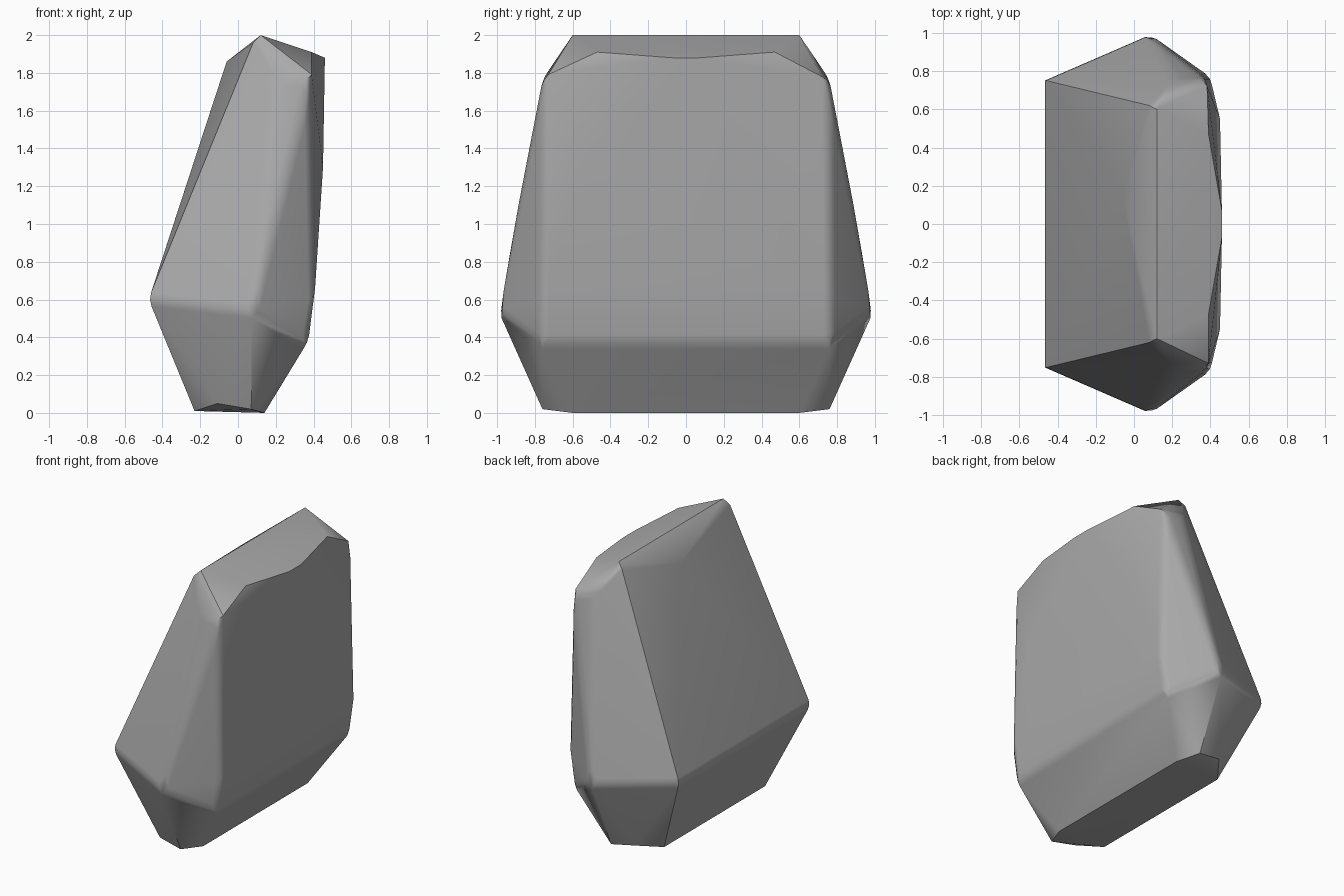
import bpy
import bmesh
from math import radians

cube = bpy.data.objects.get("Cube")
if cube:
    bpy.data.objects.remove(cube)

# Stone colour
stone = bpy.data.materials.new("stone_grey")
stone.use_nodes = True
grey = (0.4, 0.4, 0.4, 1)
stone.diffuse_color = grey
stone.node_tree.nodes["Principled BSDF"].inputs["Base Color"].default_value = grey

# Corners of one half, mirrored front to back
corners = [
    (0.12, 0.60, 2.00),   # top ridge
    (0.08, 0.62, 1.96),
    (0.21, 0.755, 1.78),  # chamfered top corner
    (0.38, 0.76, 1.76),
    (0.39, 0.47, 1.91),   # upper edge of the steep side
    (0.46, 0.07, 1.88),
    (0.45, 0.55, 1.30),   # bulge of the steep side
    (0.405, 0.765, 0.60),
    (0.37, 0.765, 0.37),
    (0.08, 0.995, 0.54),  # widest point
    (-0.475, 0.755, 0.60),  # toe of the sloping side
    (-0.23, 0.58, 0.01),  # foot
    (-0.11, 0.74, 0.05),
    (0.07, 0.76, 0.02),
    (0.14, 0.60, 0.00),
]

# Boulder as the hull of its corners
bm = bmesh.new()
for x, y, z in corners:
    for side in (-1, 1):
        bm.verts.new((x, y * side, z))
bm.verts.new((-0.06, 0.15, 1.86))  # hump on the sloping side
hull = bmesh.ops.convex_hull(bm, input=bm.verts)
bmesh.ops.delete(bm, geom=[v for v in bm.verts if not v.link_faces], context='VERTS')
bmesh.ops.dissolve_limit(bm, angle_limit=radians(3), verts=bm.verts, edges=bm.edges)
bmesh.ops.recalc_face_normals(bm, faces=bm.faces)

# Worn edges, leaving the foot and the top rim crisp
worn = [e for e in bm.edges
        if e.calc_face_angle(0) > radians(18)
        and all(0.2 < v.co.z < 1.8 for v in e.verts)]
bmesh.ops.bevel(bm, geom=worn, offset=0.04, offset_type='OFFSET', segments=2,
                profile=0.5, affect='EDGES', clamp_overlap=True)

mesh = bpy.data.meshes.new("boulder")
bm.to_mesh(mesh)
bm.free()
mesh.materials.append(stone)
boulder = bpy.data.objects.new("boulder", mesh)
bpy.context.collection.objects.link(boulder)

# Soft shading with sharp creases
bpy.context.view_layer.objects.active = boulder
boulder.select_set(True)
bpy.ops.object.shade_smooth_by_angle(angle=radians(35))
weighted = boulder.modifiers.new("face_weighting", 'WEIGHTED_NORMAL')
weighted.keep_sharp = True
